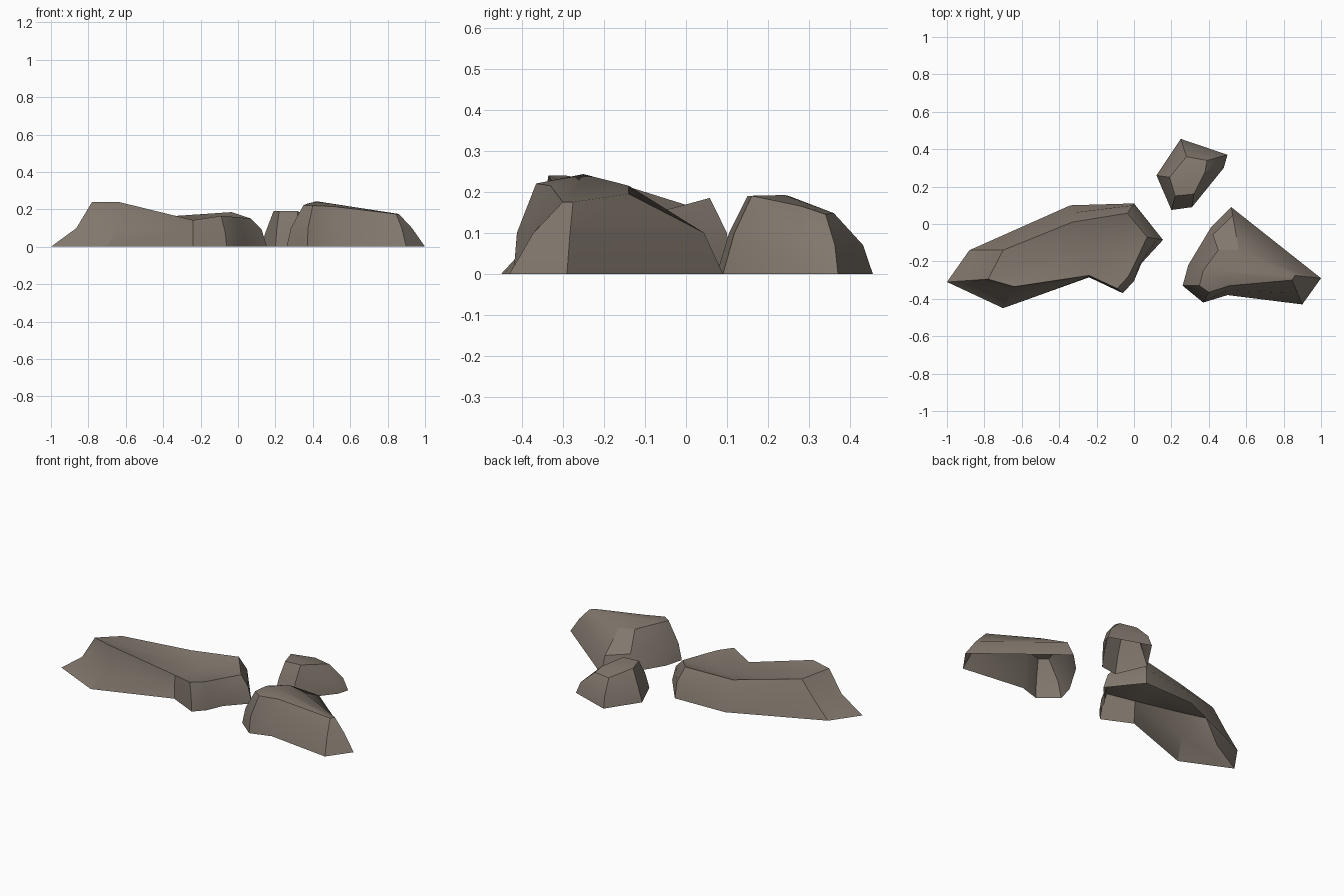
import bpy, bmesh, math
from mathutils import Vector

stone = bpy.data.materials.new("grey brown stone")
stone.diffuse_color = (0.22, 0.185, 0.152, 1)


def rock(name, columns, centre):
    """Open-bottomed rock lofted from columns of
    (base x, base y, top x, top y, top z, shoulder blend, shoulder z)."""
    bm = bmesh.new()
    rings = [[], [], []]
    for bx, by, tx, ty, tz, f, mz in columns:
        base, top = Vector((bx, by, 0)), Vector((tx, ty, tz))
        mid = base.lerp(top, f)
        mid.z = mz
        for ring, p in zip(rings, (base, mid, top)):
            ring.append(bm.verts.new(p))
    c = bm.verts.new(centre)
    n = len(columns)
    for i in range(n):
        j = (i + 1) % n
        for lo, hi in zip(rings, rings[1:]):
            bm.faces.new((lo[i], lo[j], hi[j], hi[i]))
        bm.faces.new((rings[2][i], rings[2][j], c))
    me = bpy.data.meshes.new(name)
    bm.to_mesh(me)
    bm.free()
    me.materials.append(stone)
    ob = bpy.data.objects.new(name, me)
    bpy.context.collection.objects.link(ob)
    bpy.ops.object.select_all(action='DESELECT')
    ob.select_set(True)
    bpy.context.view_layer.objects.active = ob
    bpy.ops.object.shade_smooth_by_angle(angle=math.radians(30))


# long rock with a raised rim and a shallow hollow on top
rock("long_rock", [
    (-1.00, -.31, -.78, -.295, .24, .62, .10),
    (-.70, -.45, -.64, -.335, .24, .80, .10),
    (-.24, -.285, -.24, -.275, .142, .3, .09),
    (-.06, -.37, -.09, -.345, .165, .3, .08),
    (.00, -.305, -.03, -.28, .16, .3, .08),
    (.04, -.21, .00, -.22, .158, .2, .08),
    (.155, -.085, .07, -.07, .15, .35, .095),
    (.00, .11, -.035, .058, .185, .2, .10),
    (-.34, .10, -.33, .01, .165, .45, .10),
    (-.88, -.14, -.70, -.14, .212, .5, .10),
], (-.2, -.1, .125))

# broad rock sloping away to the right
rock("broad_rock", [
    (.26, -.33, .35, -.33, .222, .25, .10),
    (.37, -.42, .40, -.365, .22, .15, .10),
    (.50, -.38, .51, -.33, .215, .5, .12),
    (.90, -.43, .845, -.30, .175, .45, .10),
    (1.00, -.29, .86, -.275, .175, .5, .10),
    (.52, .09, .56, -.14, .195, .2, .10),
    (.41, -.02, .45, -.14, .215, .3, .10),
    (.29, -.22, .37, -.25, .23, .35, .10),
], (.42, -.25, .243))

# small rock at the back
rock("small_rock", [
    (.12, .26, .19, .25, .19, .4, .08),
    (.25, .455, .28, .36, .148, .25, .07),
    (.50, .37, .39, .34, .145, .25, .07),
    (.48, .30, .38, .28, .165, .3, .08),
    (.31, .09, .32, .16, .19, .4, .10),
    (.20, .075, .22, .15, .19, .4, .10),
], (.27, .24, .192))
